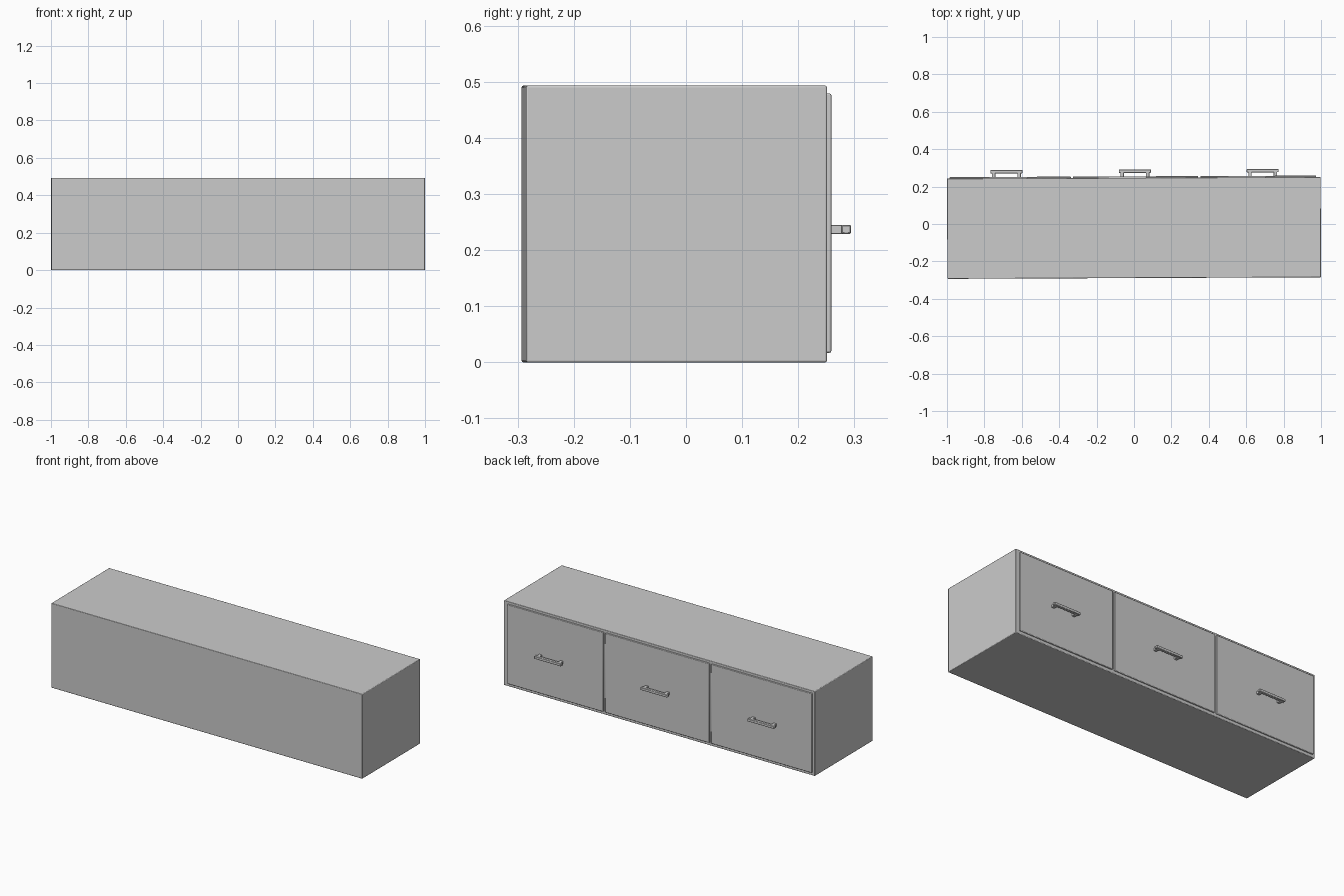
import bpy
from mathutils import Matrix

if "Cube" in bpy.data.objects:
    bpy.data.objects.remove(bpy.data.objects["Cube"])

# The whole cabinet is turned very slightly about z
TILT = Matrix.Rotation(0.0042, 4, 'Z')


def box(name, x0, x1, y0, y1, z0, z1, bevel=0.003, segments=2):
    bpy.ops.mesh.primitive_cube_add(size=1)
    ob = bpy.context.object
    ob.name = name
    place = Matrix.Translation(((x0 + x1) / 2, (y0 + y1) / 2, (z0 + z1) / 2))
    size = Matrix.Diagonal((x1 - x0, y1 - y0, z1 - z0, 1))
    ob.data.transform(TILT @ place @ size)
    mod = ob.modifiers.new("edge_bevel", 'BEVEL')
    mod.width = bevel
    mod.segments = segments
    bpy.ops.object.shade_smooth_by_angle()
    return ob


# Cabinet carcass
box("cabinet_body", -0.9988, 0.9988, -0.289, 0.247, 0.0, 0.493)

# Three drawer fronts on the +y side, each with a bar handle
drawers = [("left", -0.985, -0.337, -0.681),
           ("middle", -0.325, 0.344, 0.006),
           ("right", 0.356, 0.975, 0.689)]
for side, x0, x1, hx in drawers:
    box(f"{side}_drawer_front", x0, x1, 0.235, 0.2548, 0.017, 0.479)
    box(f"{side}_handle_bar", hx - 0.086, hx + 0.086, 0.2735, 0.2908,
        0.229, 0.245, 0.002, 1)
    for i, s in enumerate((-1, 1)):
        px = hx + s * 0.068
        box(f"{side}_handle_post_{i + 1}", px - 0.009, px + 0.009,
            0.25, 0.278, 0.229, 0.245, 0.001, 1)
